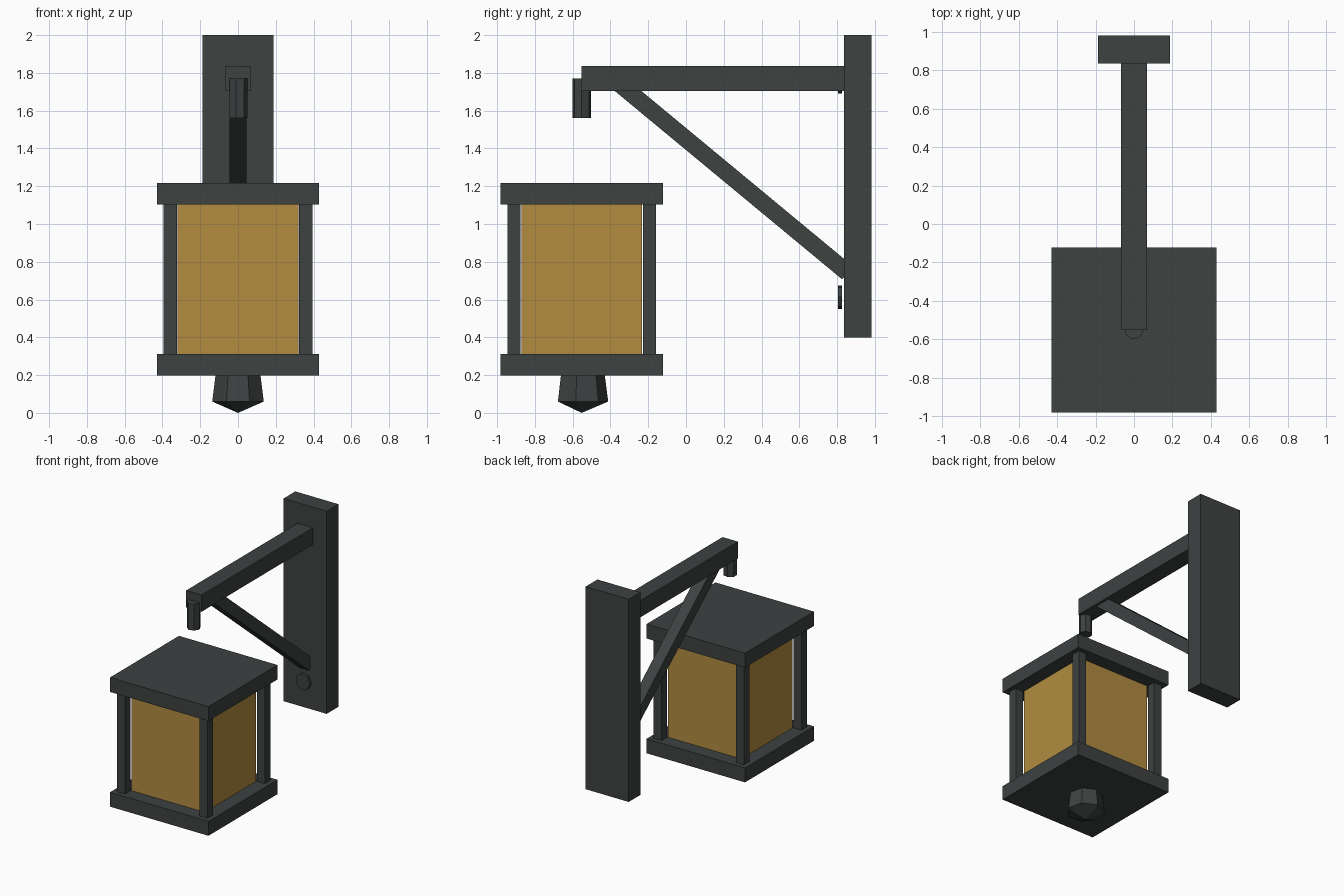
import bpy
import bmesh
import math
from mathutils import Matrix, Vector

default = bpy.data.objects.get("Cube")
if default:
    bpy.data.objects.remove(default, do_unlink=True)


def make_material(name, color):
    mat = bpy.data.materials.new(name)
    mat.use_nodes = True
    mat.diffuse_color = color
    mat.node_tree.nodes["Principled BSDF"].inputs["Base Color"].default_value = color
    return mat


iron = make_material("dark iron", (0.047, 0.054, 0.053, 1))
amber = make_material("amber glass", (0.445, 0.262, 0.051, 1))


def finish(name, bm, mat):
    bmesh.ops.recalc_face_normals(bm, faces=bm.faces)
    mesh = bpy.data.meshes.new(name)
    bm.to_mesh(mesh)
    bm.free()
    mesh.materials.append(mat)
    obj = bpy.data.objects.new(name, mesh)
    bpy.context.collection.objects.link(obj)
    return obj


def box(name, center, size, mat=iron, rotation=Matrix()):
    bm = bmesh.new()
    place = Matrix.Translation(center) @ rotation @ Matrix.Diagonal((*size, 1))
    bmesh.ops.create_cube(bm, size=1, matrix=place)
    return finish(name, bm, mat)


def prism(bm, center, r_low, r_high, depth, rotation):
    # seven-sided prism or cone, first corner at +x before rotation
    turn = Matrix.Rotation(math.pi / 2, 4, 'Z')
    probe = bmesh.new()
    first = bmesh.ops.create_circle(probe, segments=7, radius=1)["verts"][0].co.copy()
    probe.free()
    turn = Matrix.Rotation(-math.atan2(first.y, first.x), 4, 'Z')
    bmesh.ops.create_cone(bm, cap_ends=True, segments=7, radius1=r_low, radius2=r_high,
                          depth=depth, matrix=Matrix.Translation(center) @ rotation @ turn)


LY = -0.552  # lantern centre line

# Wall plate and bracket
box("wall_plate", (0, 0.91, 1.2), (0.376, 0.146, 1.6))
box("bracket_arm", (0, 0.15, 1.77), (0.134, 1.404, 0.133))

start, end = Vector((0, -0.35, 1.74)), Vector((0, 0.855, 0.742))
span = end - start
box("diagonal_brace", (start + end) / 2, (0.09, span.length, 0.09),
    rotation=Matrix.Rotation(math.atan2(span.z, span.y), 4, 'X'))

# Bolt heads on the wall plate
for label, z in (("lower", 0.613), ("upper", 1.753)):
    bm = bmesh.new()
    prism(bm, (0, 0.815, z), 0.064, 0.064, 0.022, Matrix.Rotation(math.pi / 2, 4, 'X'))
    finish(label + "_bolt", bm, iron)

# Hanging peg at the arm tip
bm = bmesh.new()
prism(bm, (0, LY, 1.665), 0.05, 0.05, 0.21, Matrix())
finish("hanging_peg", bm, iron)

# Lantern body
box("lantern_base", (0, LY, 0.254), (0.86, 0.86, 0.114))
box("lantern_roof", (0, LY, 1.16), (0.86, 0.86, 0.114))
box("lantern_glass", (0, LY, 0.705), (0.64, 0.64, 0.8), amber)
for side, sx in (("left", 1), ("right", -1)):
    for end_name, sy in (("front", -1), ("back", 1)):
        box(f"{end_name}_{side}_post", (sx * 0.359, LY + sy * 0.359, 0.705), (0.07, 0.07, 0.81))

# Faceted finial: tapered collar over a shallow point
bm = bmesh.new()
face_back = Matrix.Rotation(math.pi / 2, 4, 'Z')
prism(bm, (0, LY, 0.13), 0.14, 0.122, 0.14, face_back)
bottom = min(bm.faces, key=lambda f: f.calc_center_median().z)
tip = bmesh.ops.poke(bm, faces=[bottom])["verts"][0]
tip.co = (0, LY, 0)
finish("finial", bm, iron)
